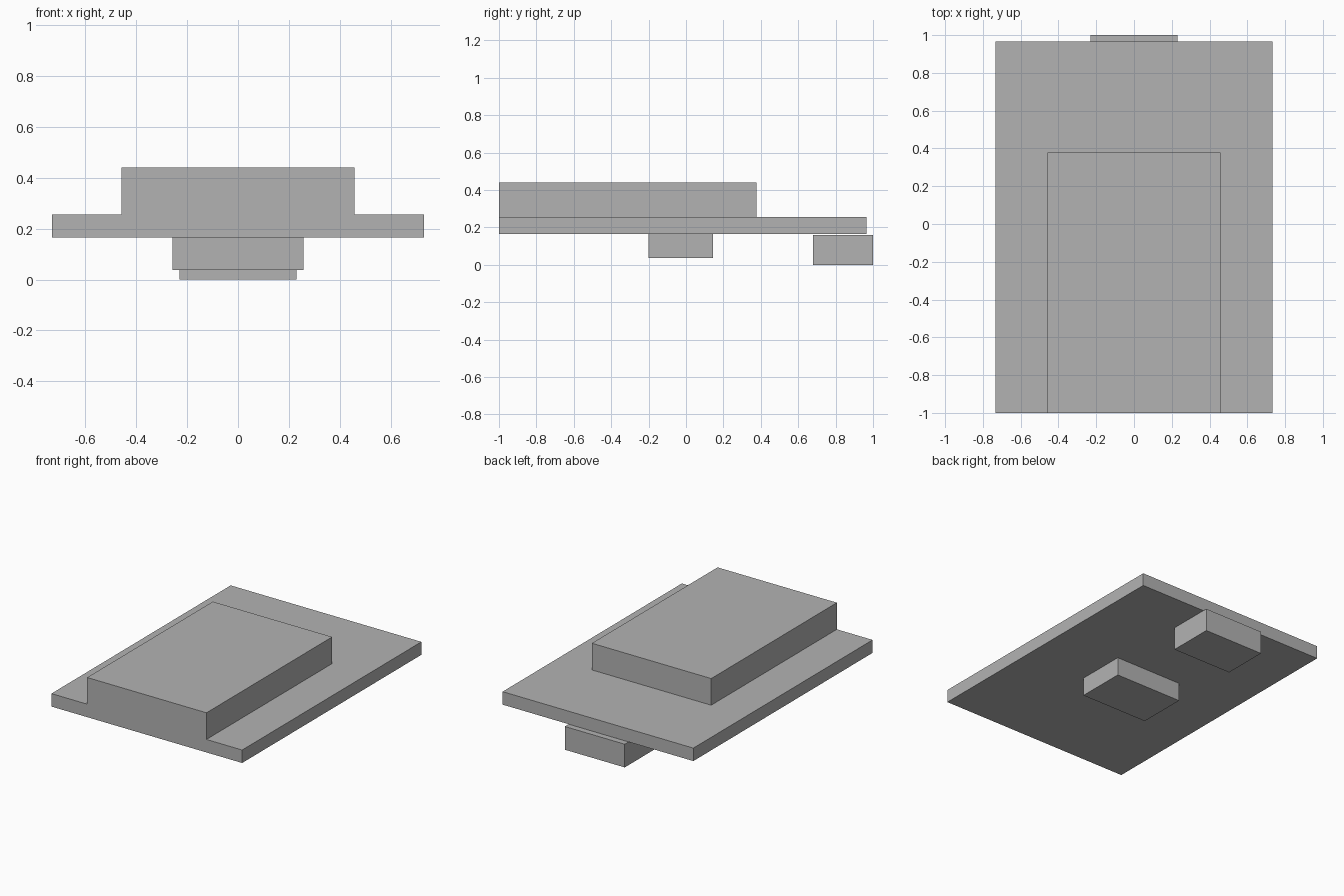
import bpy

default = bpy.data.objects.get("Cube")
if default:
    bpy.data.objects.remove(default, do_unlink=True)

# Single grey finish
grey = bpy.data.materials.new("plain_grey")
grey.use_nodes = True
colour = (0.45, 0.45, 0.45, 1)
grey.diffuse_color = colour
grey.node_tree.nodes["Principled BSDF"].inputs["Base Color"].default_value = colour


def box(name, half_width, y0, y1, z0, z1):
    """Box centred on x, spanning the given y and z ranges."""
    bpy.ops.mesh.primitive_cube_add(size=1, location=(0, (y0 + y1) / 2, (z0 + z1) / 2))
    obj = bpy.context.object
    obj.name = name
    obj.scale = (2 * half_width, y1 - y0, z1 - z0)
    bpy.ops.object.transform_apply(location=False, rotation=False, scale=True)
    obj.data.materials.append(grey)
    return obj


# Wide flat plate with a raised block flush with its front edge
box("base_plate", 0.732, -1, 0.965, 0.165, 0.255)
box("upper_block", 0.458, -1, 0.378, 0.255, 0.44)

# Blocks underneath; the rear one juts past the plate
box("middle_under_block", 0.258, -0.2, 0.145, 0.037, 0.165)
box("rear_under_block", 0.23, 0.68, 1, 0, 0.161)
